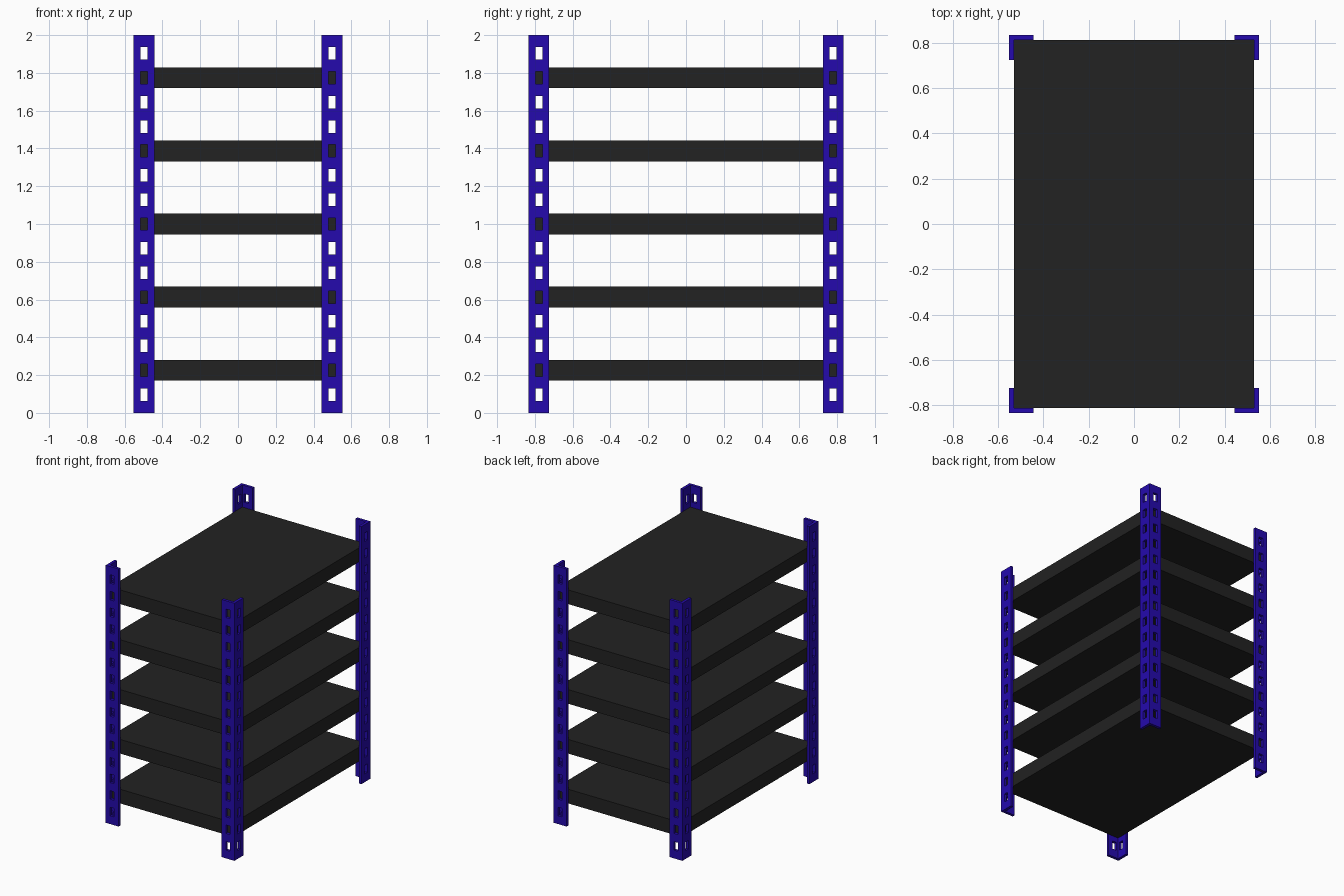
import bpy
import bmesh

cube = bpy.data.objects.get("Cube")
if cube:
    bpy.data.objects.remove(cube, do_unlink=True)

HALF_X, HALF_Y, HEIGHT = 0.553, 0.834, 2.0
FLANGE, THICK = 0.11, 0.022
HOLE_W, HOLE_H, HOLE_PITCH, HOLES = 0.036, 0.066, 0.129, 15
SHELF_H, SHELF_PITCH, SHELVES = 0.11, 0.387, 5


def make_material(name, color):
    mat = bpy.data.materials.new(name)
    mat.use_nodes = True
    mat.diffuse_color = color
    mat.node_tree.nodes["Principled BSDF"].inputs["Base Color"].default_value = color
    return mat


def make_object(name, bm, mat):
    mesh = bpy.data.meshes.new(name)
    bm.to_mesh(mesh)
    bm.free()
    mesh.materials.append(mat)
    obj = bpy.data.objects.new(name, mesh)
    bpy.context.scene.collection.objects.link(obj)
    return obj


blue = make_material("post blue", (0.018, 0.003, 0.42, 1))
black = make_material("shelf black", (0.016, 0.016, 0.016, 1))

# Corner posts: a folded L sheet with a column of slots in each flange,
# thickened inward and mirrored to all four corners
side = (FLANGE - HOLE_W) / 2
steps = [0, side, side + HOLE_W, FLANGE]
plan = [(HALF_X - FLANGE + s, -HALF_Y) for s in steps]
plan += [(HALF_X, -HALF_Y + s) for s in steps[1:]]

levels = [0]
for i in range(HOLES):
    z = HEIGHT / 2 + (i - HOLES // 2) * HOLE_PITCH
    levels += [z - HOLE_H / 2, z + HOLE_H / 2]
levels.append(HEIGHT)

bm = bmesh.new()
rows = [[bm.verts.new((x, y, z)) for x, y in plan] for z in levels]
for r, (low, high) in enumerate(zip(rows, rows[1:])):
    for c in range(len(plan) - 1):
        is_slot = r % 2 == 1 and c % 3 == 1
        if not is_slot:
            bm.faces.new((low[c], low[c + 1], high[c + 1], high[c]))
posts = make_object("corner_posts", bm, blue)

solid = posts.modifiers.new("Thickness", 'SOLIDIFY')
solid.thickness = THICK
solid.offset = -1
solid.use_even_offset = True
mirror = posts.modifiers.new("Four corners", 'MIRROR')
mirror.use_axis = (True, True, False)

# Shelves: solid boards resting inside the posts
for i in range(SHELVES):
    bm = bmesh.new()
    bmesh.ops.create_cube(bm, size=1)
    size = (2 * (HALF_X - THICK), 2 * (HALF_Y - THICK), SHELF_H)
    bmesh.ops.scale(bm, vec=size, verts=bm.verts)
    shelf = make_object(f"shelf_{i + 1}", bm, black)
    shelf.location.z = HEIGHT / 2 + (i - SHELVES // 2) * SHELF_PITCH
